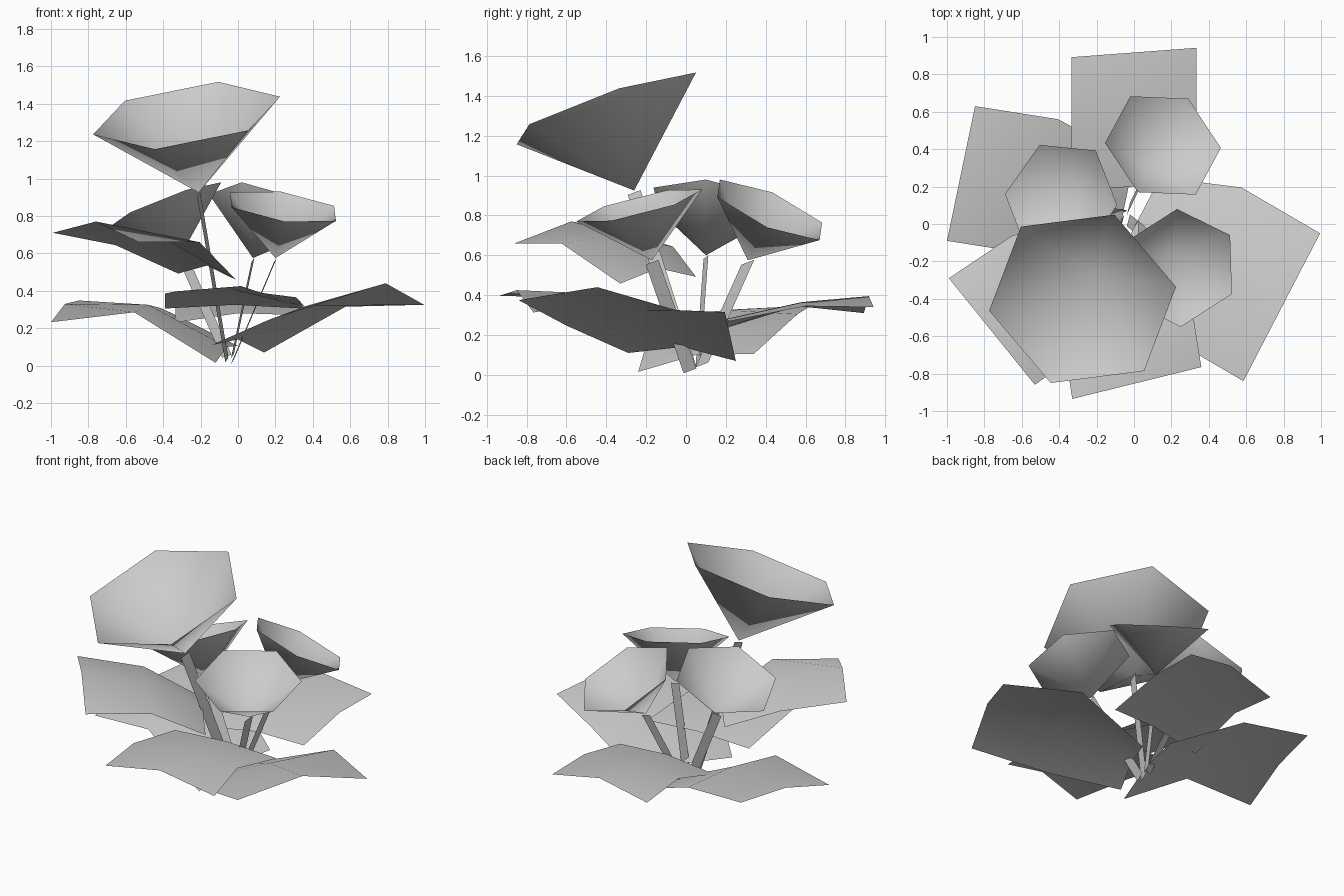
import bpy
import bmesh
from math import cos, sin, pi
from mathutils import Vector as V

if "Cube" in bpy.data.objects:
    bpy.data.objects.remove(bpy.data.objects["Cube"])

grey = bpy.data.materials.new("plain_grey")
grey.use_nodes = True
grey.diffuse_color = (0.6, 0.6, 0.6, 1)
grey.node_tree.nodes["Principled BSDF"].inputs["Base Color"].default_value = grey.diffuse_color


def finish(name, bm, smooth=True):
    """Turn a bmesh into a grey object in the scene."""
    mesh = bpy.data.meshes.new(name)
    for face in bm.faces:
        face.smooth = smooth
    bm.to_mesh(mesh)
    bm.free()
    mesh.materials.append(grey)
    obj = bpy.data.objects.new(name, mesh)
    bpy.context.collection.objects.link(obj)


def flower(name, apex, centre, corner):
    """Open six-sided cone; the corner fixes rim radius and turn."""
    apex, centre, corner = V(apex), V(centre), V(corner)
    axis = (centre - apex).normalized()
    arm = corner - centre
    side = axis.cross(arm)
    bm = bmesh.new()
    tip = bm.verts.new(apex)
    rim = [bm.verts.new(centre + arm * cos(i * pi / 3) + side * sin(i * pi / 3))
           for i in range(6)]
    for i in range(6):
        bm.faces.new((tip, rim[i], rim[(i + 1) % 6]))
    finish(name, bm)


def stem(name, foot, top, width):
    """Flat ribbon from the ground up to a flower."""
    foot, top, width = V(foot), V(top), V(width)
    bm = bmesh.new()
    bm.faces.new([bm.verts.new(p) for p in
                  (foot - width, foot + width, top + width, top - width)])
    finish(name, bm, False)


def leaf(name, *rows):
    """Base, middle and tip rows: centre, half width and height of the rib."""
    bm = bmesh.new()
    grid = [[bm.verts.new(V(centre) + V(half) * k + V((0, 0, rise * (1 - abs(k)))))
             for k in (-1, 0, 1)] for centre, half, rise in rows]
    for near, far in zip(grid, grid[1:]):
        for k in (0, 1):
            bm.faces.new((near[k], far[k], far[k + 1], near[k + 1]))
    bmesh.ops.recalc_face_normals(bm, faces=bm.faces)
    if sum(f.normal.z for f in bm.faces) < 0:
        bmesh.ops.reverse_faces(bm, faces=bm.faces)
    finish(name, bm)


# Flowers and their stems: apex, rim centre, one rim corner, foot, ribbon half width
along_x, along_y = (0.025, 0.012, 0.008), (0.008, 0.032, 0.012)
plants = {
    "large_front": ((-.21, -.26, .925), (-.275, -.4, 1.337), (-.105, .05, 1.517),
                    (-.06, .02, .03), along_y),
    "left_front": ((.2, -.17, .575), (.24, -.235, .85), (.23, .08, .93),
                   (-.03, .02, .02), along_y),
    "back": ((.08, .31, .575), (.155, .42, .828), (.02, .17, .98),
             (-.03, .08, .05), along_y),
    "right": ((-.3, .1, .6), (-.39, .13, .86), (-.09, .1, .98),
              (-.06, .06, .05), along_x),
}
for place, (apex, centre, corner, foot, width) in plants.items():
    flower(place + "_flower", apex, centre, corner)
    stem(place + "_stem", foot, V(apex) - V((0, 0, .01)), width)

# Leaves
leaf("upper_right_leaf",
     ((-.165, -.14, .475), (-.155, .19, .017), .06),
     ((-.43, -.345, .652), (-.225, .28, -.008), .05),
     ((-.76, -.575, .685), (-.23, .285, .025), .085))
leaf("back_leaf",
     ((0, .2, .25), (.335, .02, .02), .03),
     ((0, .58, .345), (.335, .02, 0), .02),
     ((0, .917, .325), (.335, .025, .015), .07))
leaf("right_leaf",
     ((-.06, .05, .06), (.06, .29, .045), .04),
     ((-.48, .2, .295), (.075, .36, .01), .03),
     ((-.925, .27, .29), (.075, .36, .058), .04))
leaf("left_leaf",
     ((0, -.02, .09), (.14, .27, -.02), .05),
     ((.37, -.2, .28), (.205, .395, .035), .04),
     ((.79, -.445, .35), (.205, .395, -.025), .09))
leaf("front_leaf",
     ((-.02, -.1, .305), (.37, .01, 0), .02),
     ((-.04, -.5, .375), (.35, .05, -.01), .035),
     ((.015, -.85, .355), (.345, .085, -.042), .07))
